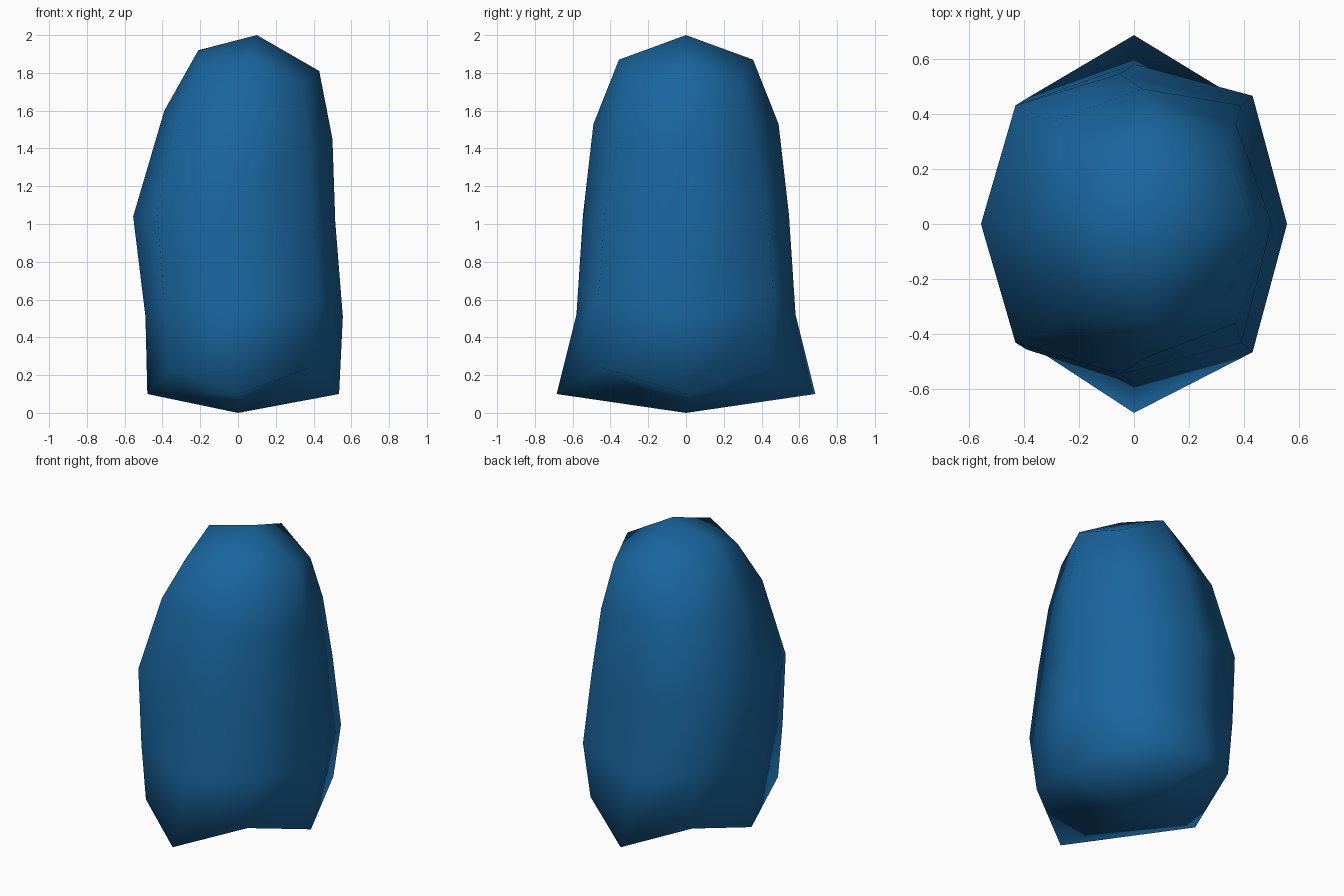
import bpy, bmesh

if "Cube" in bpy.data.objects:
    bpy.data.objects.remove(bpy.data.objects["Cube"])

# Each ring, bottom to top: left point, left corner, side middle, right corner, right point.
# Only the +y half is given; the -y half is mirrored.
RINGS = [
    [(-.48, 0, .10), (-.36, .45, .23), (0, .685, .10), (.385, .45, .24), (.535, 0, .10)],
    [(-.49, 0, .51), (-.39, .455, .59), (0, .58, .52), (.43, .465, .59), (.555, 0, .51)],
    [(-.555, 0, 1.04), (-.43, .43, 1.07), (-.05, .545, 1.05), (.39, .43, 1.06), (.515, 0, 1.01)],
    [(-.39, 0, 1.60), (-.30, .37, 1.55), (.03, .49, 1.53), (.37, .36, 1.46), (.50, 0, 1.45)],
    [(-.21, 0, 1.92), (-.20, .26, 1.80), (.07, .355, 1.87), (.335, .28, 1.74), (.43, 0, 1.81)],
]

bm = bmesh.new()


def make_ring(half):
    """Closed ring of eight, running from -x over -y, +x and +y."""
    front = [(x, -y, z) for x, y, z in half]
    back = half[1:-1][::-1]
    return [bm.verts.new(p) for p in front + back]


rings = [make_ring(h) for h in RINGS]

# Body walls
for low, high in zip(rings, rings[1:]):
    for i in range(8):
        j = (i + 1) % 8
        bm.faces.new((low[i], low[j], high[j], high[i]))


# Rounded ends: four folded quads about a centre point
def cap(ring, centre):
    c = bm.verts.new(centre)
    for i in range(0, 8, 2):
        a, corner, b = ring[i], ring[i + 1], ring[(i + 2) % 8]
        if i in (0, 4):
            tris = ((a, corner, b), (a, b, c))
        else:
            tris = ((a, corner, c), (corner, b, c))
        for t in tris:
            bm.faces.new(t)


cap(rings[0], (0, 0, 0))
cap(rings[-1], (.10, 0, 2))

bmesh.ops.recalc_face_normals(bm, faces=bm.faces)
for f in bm.faces:
    f.smooth = True

mesh = bpy.data.meshes.new("rounded_body")
bm.to_mesh(mesh)
bm.free()
body = bpy.data.objects.new("rounded_body", mesh)
bpy.context.collection.objects.link(body)

# Blue surface
blue = bpy.data.materials.new("blue")
blue.diffuse_color = (.01, .13, .34, 1)
blue.use_nodes = True
blue.node_tree.nodes["Principled BSDF"].inputs["Base Color"].default_value = blue.diffuse_color
mesh.materials.append(blue)
